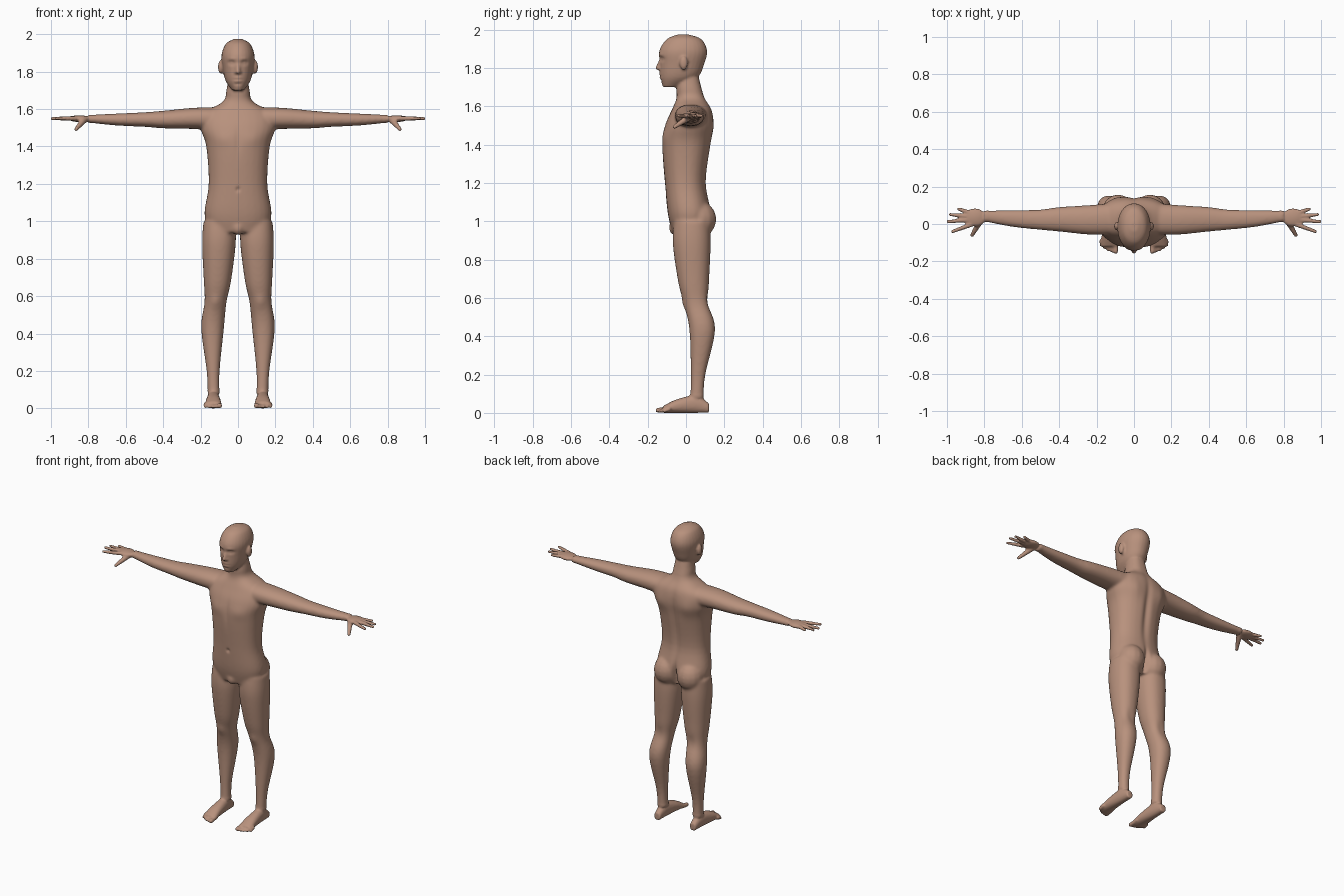
import bpy, bmesh, math
from mathutils import Vector

cube = bpy.data.objects.get("Cube")
if cube:
    bpy.data.objects.remove(cube, do_unlink=True)

bm = bmesh.new()
SIDES = (1, -1)

# unit sphere copied by every rounded part
unit = bmesh.new()
bmesh.ops.create_uvsphere(unit, u_segments=14, v_segments=9, radius=1)
unit.verts.index_update()
unit_points = [v.co.copy() for v in unit.verts]
unit_faces = [[v.index for v in face.verts] for face in unit.faces]
unit.free()


def spline(rows, steps):
    """Fill in smooth steps between rows of numbers."""
    dense = []
    last = len(rows) - 1
    for i in range(last):
        before, start = rows[max(i - 1, 0)], rows[i]
        end, after = rows[i + 1], rows[min(i + 2, last)]
        for step in range(steps):
            t = step / steps
            row = []
            for a, b, c, d in zip(before, start, end, after):
                leave, arrive = (c - a) / 2, (d - b) / 2
                bend = (leave + arrive - 2 * (c - b)) * t
                ease = 3 * (c - b) - 2 * leave - arrive
                row.append(b + t * (leave + t * (ease + bend)))
            dense.append(row)
    return dense + [rows[last]]


def rounded(value, power):
    return math.copysign(abs(value) ** (2 / power), value)


def loft(rows, axis, side=1, power=2.2, segments=28):
    """Skin oval sections given as (position, centre, centre, radius, radius)."""
    rings = []
    for position, centre_u, centre_v, radius_u, radius_v in spline(rows, steps=5):
        ring = []
        for k in range(segments):
            angle = math.tau * k / segments
            point = [centre_u + radius_u * rounded(math.cos(angle), power),
                     centre_v + radius_v * rounded(math.sin(angle), power)]
            point.insert("xyz".index(axis), position)
            point[0] *= side
            ring.append(bm.verts.new(point))
        rings.append(ring)
    for low, high in zip(rings, rings[1:]):
        for k in range(segments):
            bm.faces.new((low[k - 1], low[k], high[k], high[k - 1]))
    bm.faces.new(rings[0])
    bm.faces.new(rings[-1])


def trunk(rows, power):
    """Centred upright form from (height, half width, front, back)."""
    loft([(z, 0, (front + back) / 2, width, (back - front) / 2)
          for z, width, front, back in rows], "z", power=power)


def ball(center, radii, side=1):
    x, y, z = center
    wide, deep, tall = radii
    points = [bm.verts.new((x * side + p.x * wide, y + p.y * deep, z + p.z * tall))
              for p in unit_points]
    for face in unit_faces:
        bm.faces.new([points[i] for i in face])


def taper(start, end, thick, thin, side=1, beads=8):
    """Round tapered rod between two points."""
    for k in range(beads + 1):
        t = k / beads
        radius = thick + (thin - thick) * t
        ball(Vector(start).lerp(Vector(end), t), [radius] * 3, side)


# torso and neck
trunk([(.94, .15, -.07, .1), (1.04, .18, -.095, .13), (1.2, .157, -.11, .105),
       (1.4, .17, -.125, .13), (1.5, .2, -.11, .145), (1.58, .18, -.075, .135),
       (1.64, .08, -.05, .1), (1.7, .062, -.05, .08), (1.78, .05, -.04, .06)], power=2.3)

# head
trunk([(1.7, .03, -.12, -.04), (1.75, .066, -.135, .06), (1.82, .082, -.137, .095),
       (1.89, .088, -.139, .11), (1.95, .064, -.1, .08), (1.975, .02, -.04, .01)], power=2.1)

# nose and groin
taper((0, -.128, 1.85), (0, -.146, 1.8), thick=.009, thin=.013)
ball((0, -.055, .965), (.035, .035, .04))

# limb sections: position along the limb, two centres, radius
leg = [(1, .1, .03, .085), (.88, .102, .03, .09), (.68, .11, .04, .073), (.57, .12, .054, .059),
       (.43, .136, .085, .061), (.2, .133, .063, .035), (.08, .13, .057, .032)]
arm = [(.14, .025, 1.55, .06), (.25, .022, 1.55, .056), (.4, .025, 1.544, .047),
       (.5, .023, 1.544, .039), (.65, .029, 1.544, .032), (.8, .042, 1.548, .021)]
# foot sections: position, half width, height
foot = [(.12, .022, .05), (.05, .031, .09), (-.05, .04, .07), (-.12, .045, .035)]
fingertips = [(.97, -.04), (.993, .013), (.98, .05), (.937, .08)]

for side in SIDES:
    loft([(z, x, y, r, r * 1.1) for z, x, y, r in leg], "z", side)
    loft([(x, y, z, r * 1.4, r) for x, y, z, r in arm], "x", side)
    loft([(y, .132, height / 2, width, height / 2) for y, width, height in foot], "y", side)

    # buttock, ear, nostril wing and palm
    ball((.085, .07, 1.01), (.086, .089, .095), side)
    ball((.092, -.012, 1.825), (.015, .022, .037), side)
    ball((.012, -.136, 1.796), (.009, .01, .008), side)
    ball((.85, .035, 1.549), (.06, .05, .018), side)

    # fingers fan out from the wrist
    for x, y in fingertips:
        knuckle = ((x + .78) / 2, (y + .03) / 2, 1.55)
        taper(knuckle, (x, y, 1.55), thick=.0135, thin=.01, side=side)
    taper((.82, .02, 1.545), (.866, -.06, 1.492), thick=.019, thin=.011, side=side)

    # toes get shorter toward the outside
    for i in range(5):
        radius = .009 if i else .014
        x = .098 + .019 * i
        tip = -.146 + .002 * i * i
        taper((x, -.09, .02), (x, tip, radius), thick=.012, thin=radius, side=side)

bmesh.ops.recalc_face_normals(bm, faces=bm.faces)
parts = bpy.data.meshes.new("parts")
bm.to_mesh(parts)
bm.free()
body = bpy.data.objects.new("body", parts)
bpy.context.collection.objects.link(body)

# fuse the parts into one skin
fuse = body.modifiers.new("fuse", "REMESH")
fuse.mode = "VOXEL"
fuse.voxel_size = .0065
relax = body.modifiers.new("relax", "SMOOTH")
relax.factor = .5
relax.iterations = 3
depsgraph = bpy.context.evaluated_depsgraph_get()
skin = bpy.data.meshes.new_from_object(body.evaluated_get(depsgraph))
body.modifiers.clear()
body.data = skin
bpy.data.meshes.remove(parts)
skin.name = "body"

# blend the joints more softly, leaving face, hands and feet crisp
bm = bmesh.new()
bm.from_mesh(skin)
soft = [v for v in bm.verts if abs(v.co.x) < .78 and .1 < v.co.z < 1.67]
for _ in range(10):
    bmesh.ops.smooth_vert(bm, verts=soft, factor=.5,
                          use_axis_x=True, use_axis_y=True, use_axis_z=True)
bm.normal_update()
central = [v for v in bm.verts if abs(v.co.x) < .25 and v.co.z > .4]


def dent(z, width, height, depth, x=0, back=False):
    """Press the front or back inward with a soft edge; negative depth swells it."""
    facing = 1 if back else -1
    for v in central:
        upward = (v.co.z - z) / height
        if abs(upward) > 2.5:
            continue
        across = (abs(v.co.x) - x) / width
        toward = v.normal.y * facing
        if toward > 0 and abs(across) < 2.5:
            v.co.y -= facing * depth * toward * math.exp(-across ** 2 - upward ** 2)


# eye sockets, eyes and brows
dent(x=.035, z=1.847, width=.019, height=.012, depth=.014)
dent(x=.035, z=1.846, width=.011, height=.006, depth=-.007)
dent(x=.035, z=1.868, width=.022, height=.009, depth=-.004)
# lips, mouth line and hollow above the chin
dent(z=1.757, width=.02, height=.014, depth=-.006)
dent(z=1.757, width=.023, height=.004, depth=.008)
dent(z=1.734, width=.02, height=.007, depth=.005)
# navel, breastbone and chest
dent(z=1.17, width=.01, height=.012, depth=.009)
dent(z=1.43, width=.016, height=.08, depth=.005)
dent(x=.085, z=1.44, width=.05, height=.04, depth=-.005)
# spine, shoulder blades and buttock cleft
dent(z=1.36, width=.022, height=.2, depth=.013, back=True)
dent(x=.1, z=1.48, width=.045, height=.06, depth=-.008, back=True)
dent(z=1, width=.014, height=.075, depth=.03, back=True)
# kneecaps and hollows behind the knees
dent(x=.12, z=.57, width=.028, height=.035, depth=-.007)
dent(x=.12, z=.58, width=.03, height=.05, depth=.006, back=True)

bm.to_mesh(skin)
bm.free()
skin.shade_smooth()

# skin colour
warm_skin = bpy.data.materials.new("warm skin")
warm_skin.use_nodes = True
colour = (.48, .285, .205, 1)
warm_skin.diffuse_color = colour
warm_skin.node_tree.nodes["Principled BSDF"].inputs["Base Color"].default_value = colour
skin.materials.clear()
skin.materials.append(warm_skin)
